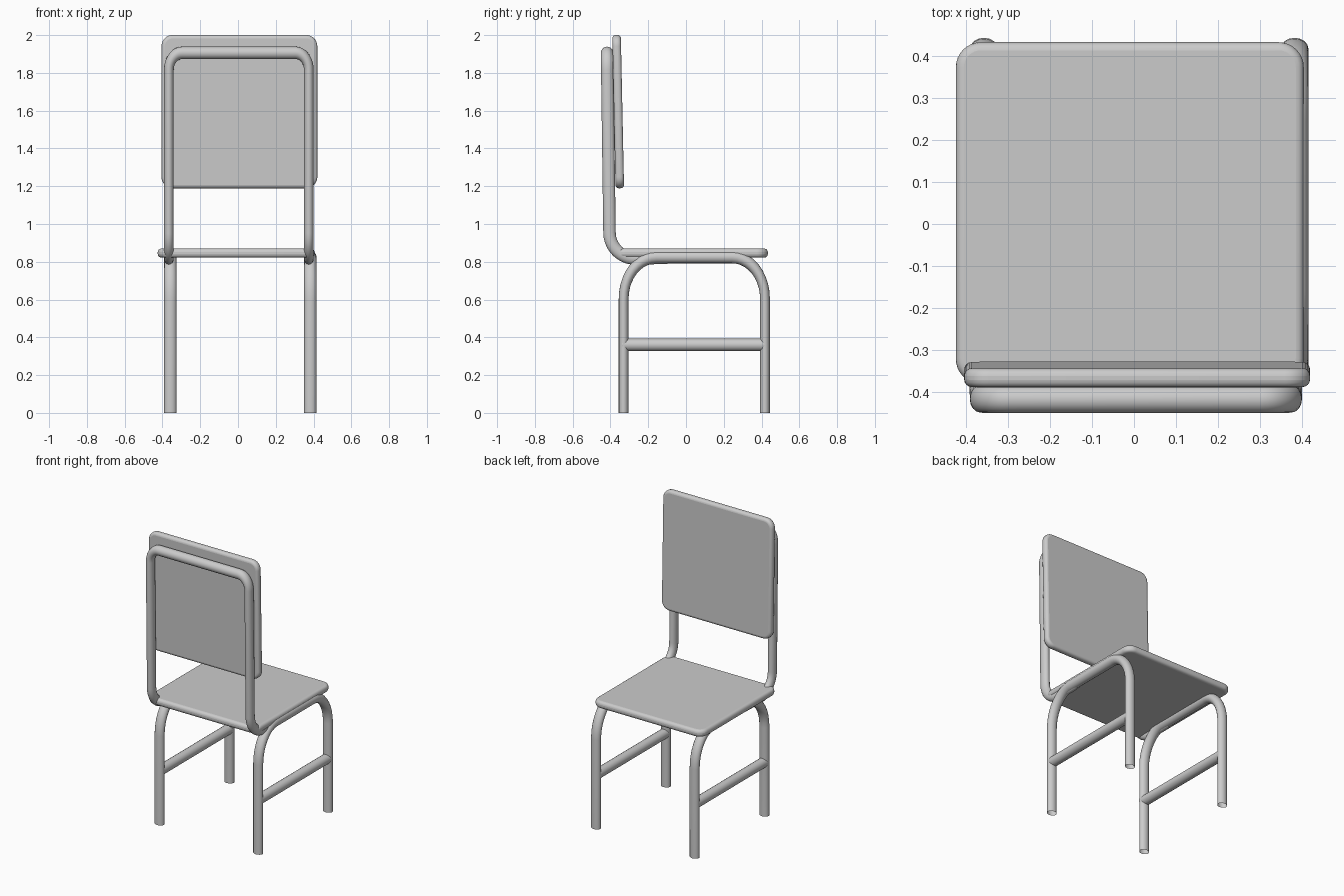
import bpy, bmesh, math
from mathutils import Vector

if "Cube" in bpy.data.objects:
    bpy.data.objects.remove(bpy.data.objects["Cube"])


def fillet(points, radii, steps=10):
    """Round the inner corners of a polyline with one radius per corner."""
    pts = [Vector(p) for p in points]
    out = [pts[0]]
    for i, r in enumerate(radii, 1):
        c = pts[i]
        a = c + (pts[i - 1] - c).normalized() * r
        b = c + (pts[i + 1] - c).normalized() * r
        ha, hb = a.lerp(c, 0.552), b.lerp(c, 0.552)
        for s in range(steps + 1):
            t = s / steps
            u = 1 - t
            out.append(a * u**3 + ha * 3 * u * u * t + hb * 3 * u * t * t + b * t**3)
    return out + [pts[-1]]


def tube(name, points, radii, scale=(1, 1, 1), r=0.033):
    """Round tube along a filleted path; scale squashes its section."""
    local = [[p[i] / scale[i] for i in range(3)] for p in points]
    path = fillet(local, radii)
    curve = bpy.data.curves.new(name, 'CURVE')
    curve.dimensions = '3D'
    curve.bevel_depth = r
    curve.bevel_resolution = 6
    spline = curve.splines.new('POLY')
    spline.points.add(len(path) - 1)
    for sp, p in zip(spline.points, path):
        sp.co = (*p, 1)
    obj = bpy.data.objects.new(name, curve)
    bpy.context.collection.objects.link(obj)
    obj.scale = scale
    bpy.ops.object.select_all(action='DESELECT')
    obj.select_set(True)
    bpy.context.view_layer.objects.active = obj
    bpy.ops.object.convert(target='MESH')
    bpy.ops.object.shade_smooth_by_angle(angle=math.radians(50))


def slab(name, width, height, thickness, corner, location, tilt=0.0):
    """Rounded rectangular board with softened edges."""
    bm = bmesh.new()
    verts = []
    for k, (sx, sy) in enumerate([(1, 1), (-1, 1), (-1, -1), (1, -1)]):
        for s in range(9):
            a = math.radians(90 * k + 90 * s / 8)
            verts.append(bm.verts.new((sx * (width / 2 - corner) + corner * math.cos(a),
                                       sy * (height / 2 - corner) + corner * math.sin(a),
                                       -thickness / 2)))
    face = bm.faces.new(verts)
    top = bmesh.ops.extrude_face_region(bm, geom=[face])
    bmesh.ops.translate(bm, vec=(0, 0, thickness),
                        verts=[v for v in top['geom'] if isinstance(v, bmesh.types.BMVert)])
    bmesh.ops.recalc_face_normals(bm, faces=bm.faces)
    mesh = bpy.data.meshes.new(name)
    bm.to_mesh(mesh)
    bm.free()
    obj = bpy.data.objects.new(name, mesh)
    bpy.context.collection.objects.link(obj)
    obj.location = location
    obj.rotation_euler.x = tilt
    bevel = obj.modifiers.new("soft_edges", 'BEVEL')
    bevel.width = thickness * 0.4
    bevel.segments = 4
    bevel.limit_method = 'ANGLE'
    bpy.ops.object.select_all(action='DESELECT')
    obj.select_set(True)
    bpy.context.view_layer.objects.active = obj
    bpy.ops.object.shade_smooth_by_angle(angle=math.radians(40))


# Seat and backrest boards
slab("seat", 0.83, 0.815, 0.048, 0.06, (-0.01, 0.026, 0.846))
slab("backrest", 0.825, 0.812, 0.045, 0.06, (0.0075, -0.359, 1.595), math.radians(91.2))

# Leg hoops with their side stretchers
for side, x in (("left", -0.358), ("right", 0.383)):
    tube(side + "_leg_hoop",
         [(x, -0.33, 0), (x, -0.33, 0.825), (x, 0.418, 0.825), (x, 0.418, 0.0)],
         [0.22, 0.22], (1, 0.79, 1))
    tube(side + "_stretcher", [(x, -0.34, 0.36), (x, 0.415, 0.36)], [])

# Back frame: runs from under the seat, up and over behind the backrest
left, right = -0.366, 0.375
tube("back_frame",
     [(left, -0.1, 0.822), (left, -0.403, 0.813), (left, -0.418, 1.906),
      (right, -0.418, 1.906), (right, -0.403, 0.813), (right, -0.1, 0.822)],
     [0.14, 0.09, 0.09, 0.14], (0.78, 1, 1))
